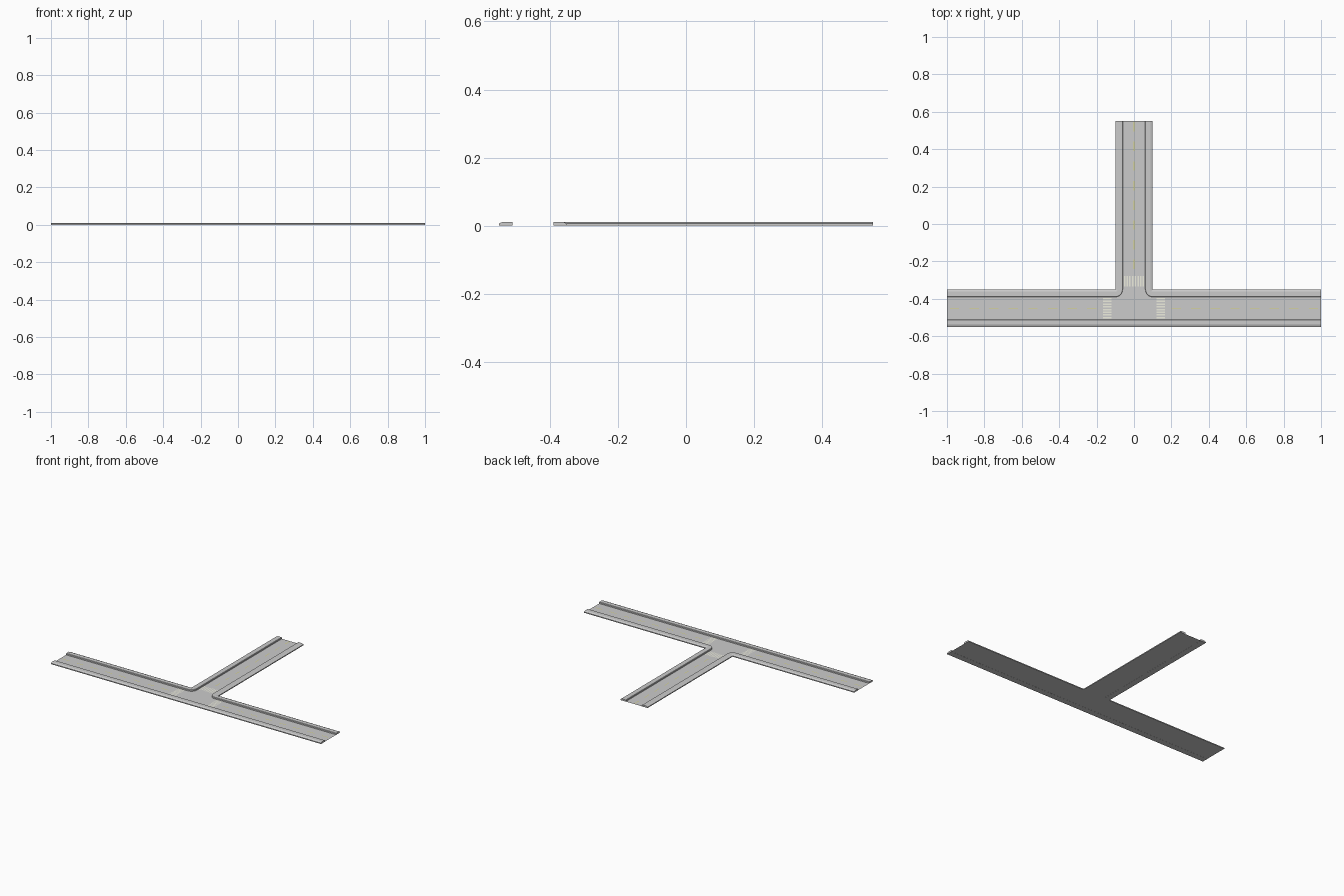
import bpy, bmesh, math
from mathutils import Vector

if "Cube" in bpy.data.objects:
    bpy.data.objects.remove(bpy.data.objects["Cube"])

W, S = 0.10, 0.04            # half road width, pavement width
CY = -0.45                   # centre line of the main road
H = 0.011                    # kerb height
# pavement section: distance from outer edge, height
PROFILE = [(0, 0), (0, 0.006), (0.012, H), (S - 0.002, H), (S, H - 0.002), (S, 0)]


def finish(name, bm, color=None):
    bmesh.ops.remove_doubles(bm, verts=bm.verts, dist=1e-5)
    me = bpy.data.meshes.new(name)
    bm.to_mesh(me)
    bm.free()
    ob = bpy.data.objects.new(name, me)
    bpy.context.collection.objects.link(ob)
    if color:
        mat = bpy.data.materials.new(name + "_paint")
        mat.diffuse_color = color
        mat.use_nodes = True
        mat.node_tree.nodes["Principled BSDF"].inputs["Base Color"].default_value = mat.diffuse_color
        me.materials.append(mat)
    return ob


def rect(bm, x0, x1, y0, y1, z):
    bm.faces.new([bm.verts.new(p) for p in
                  ((x0, y0, z), (x1, y0, z), (x1, y1, z), (x0, y1, z))])


def pavement(name, stations):
    """Sweep the section through (outer edge point, angle toward road)."""
    bm = bmesh.new()
    rings = []
    for (x, y), a in stations:
        n = Vector((math.cos(a), math.sin(a), 0))
        rings.append([bm.verts.new(Vector((x, y, z)) + n * d) for d, z in PROFILE])
    k = len(PROFILE)
    for r, q in zip(rings, rings[1:]):
        for i in range(k):
            j = (i + 1) % k
            bm.faces.new((r[i], r[j], q[j], q[i]))
    bm.faces.new(rings[0])
    bm.faces.new(rings[-1])
    bmesh.ops.remove_doubles(bm, verts=bm.verts, dist=1e-5)
    bmesh.ops.recalc_face_normals(bm, faces=bm.faces)
    return finish(name, bm)


# Pavements: one straight, two wrapping the junction corners
pavement("pavement_south", [((-1, CY - W), math.pi / 2), ((1, CY - W), math.pi / 2)])
N = 6
for side, name in ((1, "pavement_east"), (-1, "pavement_west")):
    corner = (side * W, CY + W)
    angs = [-math.pi / 2 - i / N * math.pi / 2 for i in range(N + 1)]
    if side < 0:
        angs = [math.pi - a for a in angs]
    pavement(name, [((side, CY + W), angs[0])] + [(corner, a) for a in angs]
             + [((side * W, 0.55), angs[-1])])

# Road surface, running under the rounded corners
bm = bmesh.new()
R = W - S
rect(bm, -1, -W, CY - R, CY + R, 0.0006)
rect(bm, W, 1, CY - R, CY + R, 0.0006)
rect(bm, -W, W, CY - R, CY + W, 0.0006)
rect(bm, -R, R, CY + W, 0.55, 0.0006)
finish("road_surface", bm)

# Yellow centre dashes
ZP = 0.0012
bm = bmesh.new()
for i in range(8):
    a = 0.2 + 0.105 * i
    for s in (1, -1):
        x0, x1 = sorted((s * a, s * (a + 0.05)))
        rect(bm, x0, x1, CY - 0.002, CY + 0.002, ZP)
    y = -0.24 + 0.105 * i
    rect(bm, -0.002, 0.002, y, min(y + 0.05, 0.55), ZP)
finish("centre_dashes", bm, (0.72, 0.68, 0.2, 1))

# Crossings on all three arms
bm = bmesh.new()
for i in range(8):
    t = (i - 3.5) * 0.0145
    for s in (1, -1):
        cx = s * 0.142
        rect(bm, cx - 0.023, cx + 0.023, CY + t - 0.004, CY + t + 0.004, ZP)
    rect(bm, t - 0.004, t + 0.004, -0.333, -0.277, ZP)
finish("crossings", bm, (0.85, 0.85, 0.74, 1))
